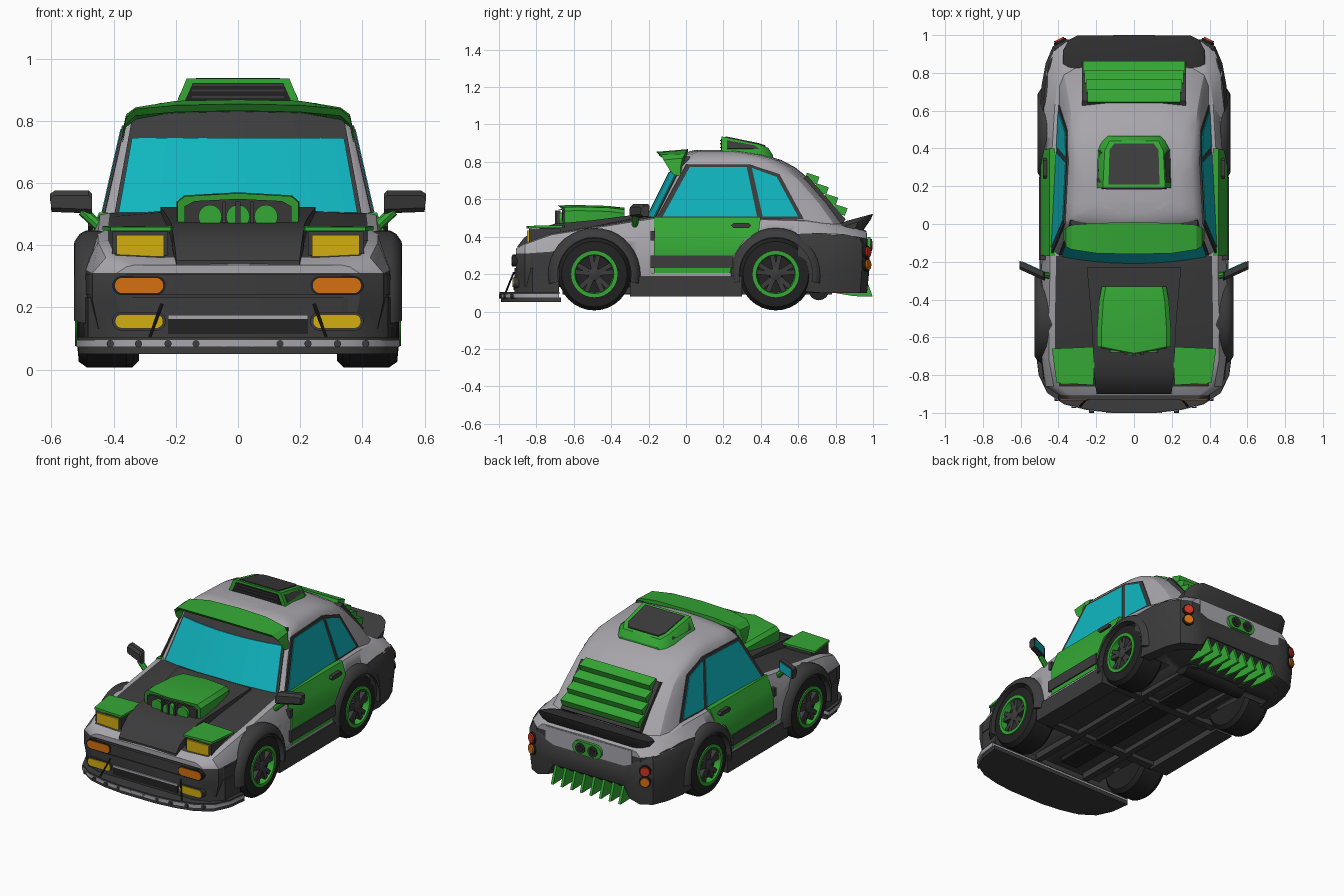
import bpy, bmesh, math
from mathutils import Matrix, Vector

if "Cube" in bpy.data.objects:
    bpy.data.objects.remove(bpy.data.objects["Cube"])

def material(name, r, g, b):
    m = bpy.data.materials.new(name)
    m.diffuse_color = (r, g, b, 1)
    m.use_nodes = True
    m.node_tree.nodes["Principled BSDF"].inputs["Base Color"].default_value = m.diffuse_color
    return m

GREY = material("light grey paint", .39, .38, .41)
DARK = material("dark grey plastic", .045, .045, .047)
BLACK = material("black rubber", .016, .016, .016)
GREEN = material("green paint", .035, .39, .035)
GLASS = material("cyan glass", .005, .46, .52)
YELLOW = material("yellow lamp", .65, .43, .005)
ORANGE = material("orange lamp", .68, .16, .005)
RED = material("red lamp", .65, .035, .015)

ONE = [Matrix.Identity(4)]
BOTH = ONE + [Matrix.Diagonal((-1, 1, 1, 1))]
# wheel placements: the rear pair sits slightly further in
WHEELS = [s @ Matrix.Translation((dx, y, .2)) for s in BOTH for dx, y in ((0, -.49), (-.017, .48))]

def loft(name, rings, mat, xf=ONE, ladder=False, loop=False):
    """Skin closed rings of 3D points, one copy per matrix in xf."""
    bm = bmesh.new()
    for m in xf:
        vs = [[bm.verts.new(m @ Vector(p)) for p in r] for r in rings]
        n = len(rings[0])
        for a, b in zip(vs, vs[1:] + vs[:1] if loop else vs[1:]):
            for i in range(n):
                j = (i + 1) % n
                bm.faces.new((a[i], a[j], b[j], b[i]))
        for r in () if loop else (vs[0], vs[-1]):
            if ladder:
                for i in range(n // 2):
                    f = [r[i], r[i + 1], r[n - i - 1], r[(n - i) % n]]
                    bm.faces.new(list(dict.fromkeys(f)))
            else:
                bm.faces.new(r)
    bmesh.ops.recalc_face_normals(bm, faces=bm.faces)
    me = bpy.data.meshes.new(name)
    bm.to_mesh(me)
    bm.free()
    me.materials.append(mat)
    me.shade_smooth()
    me.set_sharp_from_angle(angle=math.radians(32))
    ob = bpy.data.objects.new(name, me)
    bpy.context.collection.objects.link(ob)
    return ob

def panel(name, pts, off, mat, xf=ONE):
    return loft(name, [pts, [tuple(Vector(p) + Vector(off)) for p in pts]], mat, xf)

def box(name, x0, x1, y0, y1, z0, z1, mat, xf=ONE):
    return panel(name, [(x0, y0, z0), (x1, y0, z0), (x1, y1, z0), (x0, y1, z0)], (0, 0, z1 - z0), mat, xf)

def cyl(name, p0, p1, r, mat, xf=ONE, seg=16):
    p0, p1 = Vector(p0), Vector(p1)
    q = (p1 - p0).to_track_quat('Z', 'Y')
    circ = [q @ Vector((r * math.cos(2 * math.pi * i / seg), r * math.sin(2 * math.pi * i / seg), 0)) for i in range(seg)]
    return loft(name, [[p + c for c in circ] for p in (p0, p1)], mat, xf)

def plan(name, half, z0, z1, mat):
    """Symmetric outline seen from above, extruded upwards."""
    pts = [(x, y, z0) for x, y in half] + [(-x, y, z0) for x, y in half[::-1]]
    return panel(name, pts, (0, 0, z1 - z0), mat)

def pill(name, x, y, z, w, h, d, mat, xf=BOTH):
    """Round-ended plate facing forwards or backwards."""
    pts = []
    for i in range(16):
        a = 2 * math.pi * (i + .5) / 16
        pts.append((x + math.copysign(w - h, math.cos(a)) + h * math.cos(a), y, z + h * math.sin(a)))
    return panel(name, pts, (0, d, 0), mat, xf)

def spun(profile, seg=32):
    return [[(x, r * math.cos(2 * math.pi * i / seg), r * math.sin(2 * math.pi * i / seg)) for i in range(seg)]
            for r, x in profile]

# lower body: y, centre z, shoulder x/z, widest x/z, bottom z
stations = [(-.91, .335, .36, .33, .39, .31, .13), (-.86, .365, .425, .36, .468, .31, .13),
            (-.72, .42, .45, .41, .488, .32, .13), (-.5, .46, .45, .445, .495, .37, .13),
            (-.25, .51, .445, .485, .492, .38, .12), (-.17, .515, .445, .497, .485, .38, .12),
            (.3, .505, .44, .497, .485, .39, .12), (.45, .50, .43, .49, .487, .41, .12),
            (.62, .50, .42, .485, .48, .41, .11), (.8, .49, .40, .46, .465, .41, .10),
            (.91, .46, .37, .44, .43, .40, .15), (.965, .43, .33, .42, .36, .39, .19)]
rings = []
for y, zc, xs, zs, xw, zw, zb in stations:
    h = [(0, zc), (xs * .6, zc - .006), (xs * .93, zs + .006), (xs, zs), (xw, zw), (xw, .22), (xw - .02, zb), (0, zb)]
    rings.append([(x, y, z) for x, z in h] + [(-x, y, z) for x, z in h[-2:0:-1]])
body = loft("body_shell", rings, GREY, ladder=True)
cutter = loft("arch_cutter", spun([(.215, .3), (.215, .7)]), BLACK, WHEELS)
cutter.hide_render = True
mod = body.modifiers.new("arches", 'BOOLEAN')
mod.operation, mod.object, mod.solver = 'DIFFERENCE', cutter, 'EXACT'
bpy.context.view_layer.update()
me = bpy.data.meshes.new_from_object(body.evaluated_get(bpy.context.evaluated_depsgraph_get()))
body.modifiers.clear()
body.data = me
bpy.data.objects.remove(cutter)
me.materials.clear()
for m in (GREY, DARK, BLACK):
    me.materials.append(m)
for f in me.polygons:
    c, n = f.center, f.normal
    well = abs(c.x) > .28 and abs(c.x) < .47 and min(math.hypot(c.y + .49, c.z - .2), math.hypot(c.y - .48, c.z - .2)) < .222
    hood = -.87 < c.y < -.17 and abs(c.x) < .405 and n.z > .7
    lower = (c.y < -.69 and c.z < .315) or (c.y > .6 and c.z < .40)
    f.material_index = 2 if well else 1 if hood or lower or (n.z < -.5 and c.z < .2) else 0

# cabin
def side(y, z):
    return .425 - .2 * (z - .5) - .05 * y

rings = []
for z, yf, yr, ins in ((.46, -.225, .86, 0), (.58, -.165, .775, 0), (.70, -.105, .67, 0), (.77, -.07, .585, 0),
                       (.81, -.045, .51, .01), (.84, -.015, .41, .035), (.857, .02, .30, .10), (.864, .05, .2, .2)):
    ya, yb = yf + .07, yr - .12
    wf, wr = side(ya, z) - ins, side(yb, z) - ins
    h = [(wf * f, yf + .05 * f * f) for f in (0, .35, .7, .94)]
    h += [(side(ya + (yb - ya) * t, z) - ins, ya + (yb - ya) * t) for t in (0, .25, .5, .75, 1)]
    h += [(wr * .94, yr - .065), (wr * .78, yr - .028), (wr * .4, yr - .005), (0, yr)]
    rings.append([(x, y, z) for x, y in h] + [(-x, y, z) for x, y in h[-2:0:-1]])
loft("cabin_shell", rings, GREY)

# windscreen and the dark band above it
def screen(name, z0, z1, mat, edge, out):
    r = []
    for k in range(-4, 5):
        f = k / 4 * edge
        q = []
        for z in (z0, z1):
            y = -.225 + .5 * (z - .46) + .05 * f * f
            q.append((f * side(-.1, z), y, z))
        (x0, y0, _), (x1, y1, _) = q
        r.append([(x0, y0 - out, z0), (x1, y1 - out, z1), (x1, y1 + .02, z1), (x0, y0 + .02, z0)])
    loft(name, r, mat)
screen("windscreen_surround", .49, .83, DARK, .925, .005)
screen("windscreen", .505, .745, GLASS, .895, .01)

# side windows
def window(name, yz, mat, out):
    panel(name, [(side(y, z) - .004, y, z) for y, z in yz], (out + .004, 0, 0), mat, BOTH)
window("side_window_frame", [(-.16, .495), (0, .785), (.34, .787), (.50, .735), (.63, .495)], DARK, .005)
window("front_side_window", [(-.125, .507), (.02, .772), (.325, .772), (.38, .507)], GLASS, .009)
window("rear_side_window", [(.41, .507), (.352, .768), (.485, .72), (.60, .507)], GLASS, .009)

# doors, mouldings, sills, handles, hinges
loft("door", [[(x, -.17, z), (x, y1, z), (x - .03, y1, z), (x - .03, -.17, z)] for z, x, y1 in
              ((.205, .494, .235), (.30, .494, .256), (.38, .494, .31), (.43, .477, .39), (.505, .447, .40))], GREEN, BOTH)
box("door_moulding", .44, .502, -.19, .25, .232, .30, DARK, BOTH)
box("side_skirt", .38, .50, -.30, .30, .08, .19, DARK, BOTH)
box("sill_line", .40, .492, -.24, .24, .188, .206, GREY, BOTH)
panel("door_handle", [(.45, .24, .46), (.45, .255, .473), (.45, .335, .473), (.45, .35, .46), (.45, .335, .447), (.45, .255, .447)],
      (.033, 0, 0), DARK, BOTH)
box("door_hinge", .46, .498, -.19, -.165, .38, .43, DARK, BOTH)

# hood bulge and intake scoop
loft("hood_bulge", [[(w, y, z), (-w, y, z), (-w, y, z - .08), (w, y, z - .08)] for y, w, z in
                    ((-.9, .198, .35), (-.865, .203, .395), (-.80, .21, .44), (-.70, .215, .47), (-.5, .225, .488), (-.23, .25, .523))], DARK)
loft("hood_scoop", [[(w, y + s, .47), (w, y + s, z - .025), (w * .88, y + s, z - .005), (0, y, z + .005), (-w * .88, y + s, z - .005),
                     (-w, y + s, z - .025), (-w, y + s, .47)] for y, w, z, s in
                    ((-.685, .195, .562, .035), (-.6, .197, .565, .02), (-.42, .185, .56, .01), (-.33, .17, .55, 0))], GREEN)
panel("scoop_mouth", [(-.172, -.66, .45), (.172, -.66, .45), (.172, -.66, .525), (.14, -.664, .542), (0, -.69, .549),
                      (-.14, -.664, .542), (-.172, -.66, .525)], (0, .02, 0), DARK)
for i in (-1, 0, 1):
    cyl("intake_trumpet", (i * .09, -.65, .492), (i * .09, -.672 - (.022 if i == 0 else .008), .492), .038, GREEN)
box("scoop_bar", -.008, .008, -.70, -.67, .45, .54, DARK)
box("scoop_bar", .04, .05, -.694, -.67, .45, .54, DARK, BOTH)

# pop-up headlights
box("headlight_pod", .225, .405, -.84, -.67, .33, .444, DARK, BOTH)
box("headlight_lens", .238, .39, -.85, -.82, .355, .432, YELLOW, BOTH)
panel("headlight_lid", [(.215, -.853, .445), (.41, -.842, .445), (.435, -.66, .448), (.205, -.65, .448)], (0, 0, .013), GREEN, BOTH)

# front bumper, lamps, splitter
plan("bumper_upper", [(.33, -.928), (.415, -.892), (.478, -.82), (.492, -.70)], .24, .305, DARK)
plan("bumper_lower", [(.33, -.918), (.42, -.885), (.482, -.82), (.495, -.68)], .10, .232, DARK)
pill("indicator", .318, -.934, .27, .078, .025, .03, ORANGE)
pill("indicator_trim", .318, -.930, .27, .086, .031, .03, BLACK)
pill("fog_lamp", .318, -.928, .155, .078, .023, .03, YELLOW)
pill("fog_trim", .318, -.923, .155, .086, .03, .03, DARK)
box("grille_strip", -.225, .225, -.925, -.90, .163, .175, GREY)
box("grille_opening", -.225, .225, -.922, -.90, .115, .163, BLACK)
edge = [(.12, -1), (.25, -.985), (.37, -.955), (.46, -.895), (.505, -.8), (.52, -.68)]
plan("splitter_base", [(x * .985, y + .012) for x, y in edge], .05, .075, DARK)
plan("splitter_edge", edge, .072, .095, GREY)
plan("splitter_top", [(x * .997, y + .003) for x, y in edge], .095, .104, DARK)
for x in (.045, .135, .225):
    cyl("splitter_bolt", (x, -1.0, .083), (x, -.97, .083), .012, DARK, BOTH, 8)
for x, y in ((.32, -.975), (.41, -.937)):
    cyl("splitter_bolt", (x, y, .083), (x, y + .04, .083), .012, DARK, BOTH, 8)
cyl("splitter_rod", (.245, -.92, .21), (.285, -.965, .10), .005, BLACK, BOTH, 8)

# wheels and flares
loft("tyres", spun([(.12, .34), (.172, .335), (.194, .358), (.194, .485), (.175, .512), (.124, .517), (.112, .48)]), BLACK, WHEELS)
loft("rim_rings", spun([(.124, .50), (.124, .524), (.104, .524), (.098, .485)]), GREEN, WHEELS, loop=True)
spoke = [(.478, -.011, .02), (.512, -.011, .02), (.512, .011, .02), (.478, .011, .02)]
spin = [w @ Matrix.Rotation(math.radians(72 * k + d), 4, 'X') for w in WHEELS for k in range(5) for d in (-11, 11)]
loft("wheel_spokes", [spoke, [(x, y * 1.2, .104) for x, y, z in spoke]], DARK, spin)
loft("wheel_hubs", spun([(.036, .48), (.034, .514), (.02, .52)], 12), DARK, WHEELS)
rings = []
for k in range(21):
    a = math.radians(-12 + 204 * k / 20)
    rings.append([(x, r * math.cos(a), r * math.sin(a)) for r, x in
                  ((.196, .42), (.196, .528), (.212, .526), (.236, .509), (.247, .49), (.247, .42))])
loft("wheel_flares", rings, DARK, WHEELS)

# roof visor
half = [(.372, -.085, .752, -.03, .765), (.36, -.12, .81, -.02, .82), (.33, -.135, .838, -.005, .843),
        (.2, -.155, .85, .005, .864), (0, -.16, .854, .01, .868)]
full = half + [(-x, *r) for x, *r in half[-2::-1]]
loft("roof_visor", [[(x, y, z), (x, yb, zb), (x, yb, zb - .04), (x, y + .02, z - .022)] for x, y, z, yb, zb in full], GREEN)

# roof scoop
loft("roof_scoop", [[(w, y, .82), (w * .96, y, .86 if y < .4 else .83), (t, y, z), (-t, y, z), (-w * .96, y, .86 if y < .4 else .83), (-w, y, .82)]
                    for y, w, t, z in ((.19, .205, .165, .936), (.39, .195, .155, .895), (.44, .17, .13, .875), (.465, .14, .11, .835))], GREEN)
panel("roof_scoop_mouth", [(-.172, .186, .862), (.172, .186, .862), (.145, .186, .922), (-.145, .186, .922)], (0, .01, 0), BLACK)
for z in (.877, .897, .915):
    box("roof_scoop_slat", -.148, .148, .182, .19, z - .003, z + .003, DARK)
panel("roof_scoop_lid", [(-.135, .21, .925), (.135, .21, .925), (.13, .39, .888), (.105, .425, .876), (-.105, .425, .876), (-.13, .39, .888)],
      (0, 0, .012), DARK)
panel("roof_scoop_side", [(.189, .22, .87), (.168, .22, .914), (.16, .37, .886), (.18, .39, .868)], (.004, 0, .002), DARK, BOTH)

# rear window louvres
loft("louvre_backing", [[(x, .65, .725), (x, .855, .492), (x, .82, .46), (x, .60, .70)] for x in (-.275, .275)], DARK)
for i in range(4):
    y, z, w = .646 + .05 * i, .742 - .056 * i, .245 + .008 * i
    loft("louvre_slat", [[(x, y, z), (x, y + .068, z - .022), (x, y + .053, z - .062), (x, y - .01, z - .04)] for x in (-w, w)], GREEN)

# ducktail spoiler
tail = [(-.375, .92, .435, .48), (-.345, .975, .45, .51), (-.30, .998, .46, .522), (0, 1.0, .46, .522)]
tail += [(-x, *r) for x, *r in tail[-2::-1]]
loft("spoiler", [[(x, .80, z0), (x, .86, z0 + .025), (x, yr, z1), (x, yr - .012, z1 - .03), (x, yr - .07, .41)]
                 for x, yr, z0, z1 in tail], DARK)

# rear bumper wrapping the tail, lower in the middle
wrap = [(.497, .60, .415, .11), (.49, .73, .42, .10), (.468, .85, .415, .10), (.43, .94, .40, .10), (.36, .977, .375, .10),
        (.29, .98, .335, .12), (.25, .98, .32, .19), (0, .98, .32, .19)]
wrap += [(-x, *r) for x, *r in wrap[-2::-1]]
loft("rear_bumper", [[(x, y, .22), (x, y, zt - .035), (x * .965, y * .985, zt), (x * .86, y * .93, zt), (x * .86, y * .93, .25),
                      (x * .86, y * .93, zb), (x * .98, y * .99, zb)] for x, y, zt, zb in wrap], DARK)

# tail panel, exhausts, lamps, diffuser
box("tail_panel", -.30, .30, .94, .968, .31, .42, GREY)
pill("exhaust_plate", 0, .97, .355, .10, .043, .017, GREEN, ONE)
cyl("exhaust_tip", (.043, .96, .355), (.043, .995, .355), .032, DARK, BOTH)
cyl("exhaust_bore", (.043, .98, .355), (.043, .997, .355), .022, BLACK, BOTH)
for z, mat, nm in ((.318, RED, "tail_lamp"), (.25, ORANGE, "rear_indicator")):
    cyl(nm + "_trim", (.37, .92, z), (.394, .971, z), .035, BLACK, BOTH)
    cyl(nm, (.37, .92, z), (.398, .979, z), .028, mat, BOTH)
fins = [Matrix.Translation((-.235 + .067 * i, 0, 0)) for i in range(8)]
panel("diffuser_fins", [(-.008, .79, .10), (-.008, .955, .20), (-.008, .998, .08), (-.008, .90, .082)], (.016, 0, 0), GREEN, fins)

# mirrors, swept back towards the outside
SWEPT = [s @ Matrix(((1, 0, 0, 0), (.45, 1, 0, -.243), (0, 0, 1, 0), (0, 0, 0, 1))) for s in BOTH]
loft("mirror_housing", [[(.47, y, z0), (.60, y, z0 + .005), (.605, y, z1 - .01), (.59, y, z1), (.48, y, z1), (.47, y, z1 - .01)]
                        for y, z0, z1 in ((-.27, .515, .56), (-.255, .502, .575), (-.225, .502, .575))], DARK, SWEPT)
box("mirror_glass", .482, .592, -.228, -.221, .512, .566, GLASS, SWEPT)
cyl("mirror_arm", (.44, -.275, .455), (.50, -.265, .51), .017, GREEN, BOTH, 8)

# underside: frame rails, cross members, axles, silencer
box("frame_rail", .16, .20, -.66, .78, .09, .13, DARK, BOTH)
box("gearbox_tunnel", -.06, .06, -.6, .7, .10, .13, BLACK)
for y in (-.3, .28):
    box("cross_member", -.40, .40, y - .025, y + .025, .095, .13, DARK)
cyl("axle", (-.36, -.49, .2), (.36, -.49, .2), .03, BLACK)
cyl("axle", (-.36, .48, .2), (.36, .48, .2), .03, BLACK)
cyl("silencer", (-.22, .71, .115), (.22, .71, .115), .055, BLACK)
